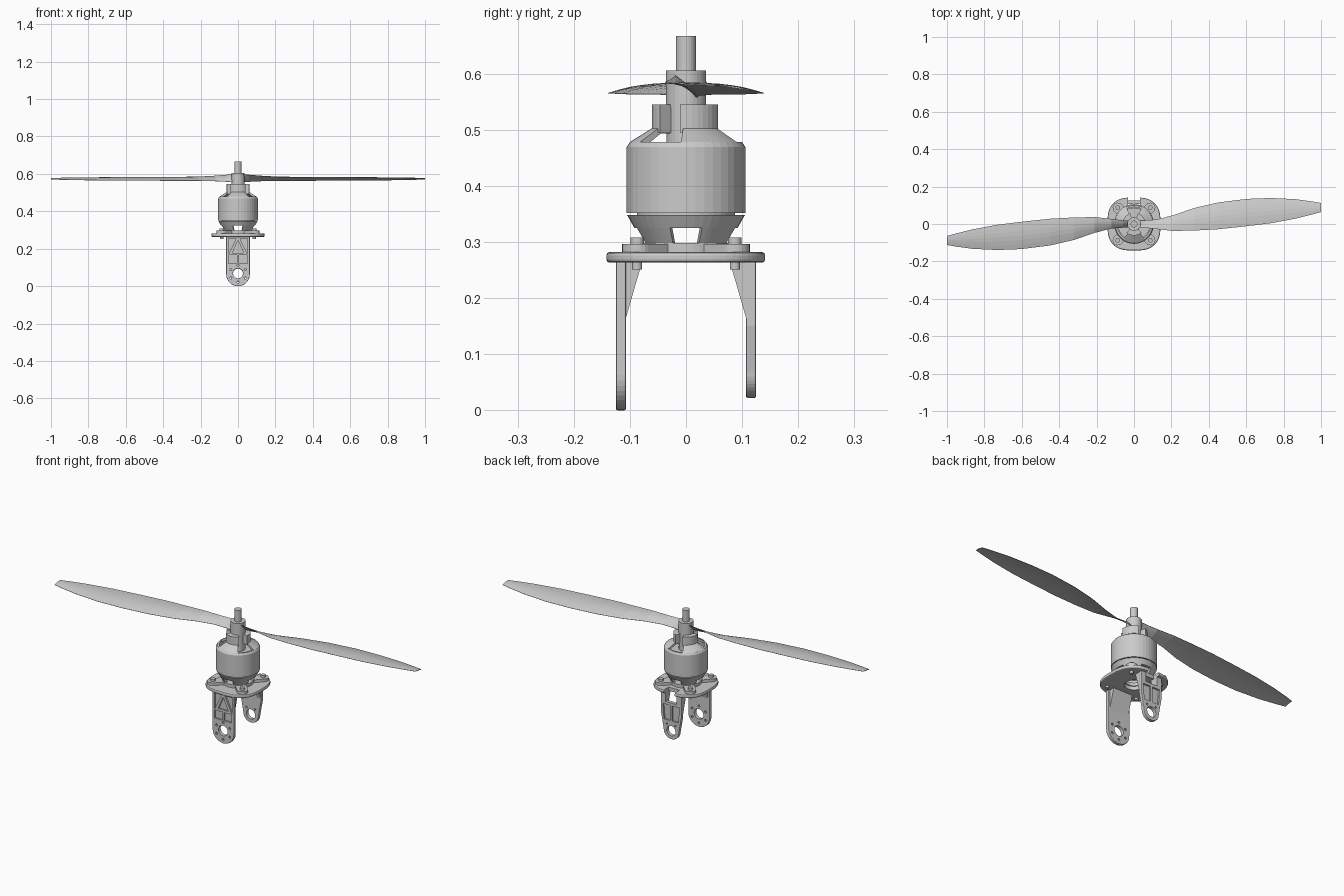
import bpy, bmesh
from math import sin, cos, pi, radians, copysign

if "Cube" in bpy.data.objects:
    bpy.data.objects.remove(bpy.data.objects["Cube"])


def finish(name, bm):
    bmesh.ops.recalc_face_normals(bm, faces=bm.faces)
    me = bpy.data.meshes.new(name)
    bm.to_mesh(me)
    bm.free()
    ob = bpy.data.objects.new(name, me)
    bpy.context.collection.objects.link(ob)
    return ob


def loft(name, rings, closed=False):
    """Skin a list of closed rings; cap the ends unless the rings wrap round."""
    bm = bmesh.new()
    vs = [[bm.verts.new(p) for p in r] for r in rings]
    n = len(vs[0])
    pairs = list(zip(vs, vs[1:])) + ([(vs[-1], vs[0])] if closed else [])
    for a, b in pairs:
        for i in range(n):
            j = (i + 1) % n
            bm.faces.new((a[i], a[j], b[j], b[i]))
    if not closed:
        bm.faces.new(vs[0])
        bm.faces.new(vs[-1])
    return finish(name, bm)


def prism(name, pts, lo, hi, axis='z'):
    """Extrude a 2D outline from lo to hi along one axis."""
    put = {'z': lambda u, v, t: (u, v, t),
           'y': lambda u, v, t: (u, t, v),
           'x': lambda u, v, t: (t, u, v)}[axis]
    return loft(name, [[put(u, v, t) for u, v in pts] for t in (lo, hi)])


def lathe(name, prof, a0=0, a1=360, seg=40):
    """Revolve a closed (radius, z) profile over an angle range."""
    full = a1 - a0 == 360
    n = seg if full else 8
    angs = [radians(a0 + (a1 - a0) * i / n) for i in range(n if full else n + 1)]
    return loft(name, [[(r * cos(a), r * sin(a), z) for r, z in prof] for a in angs], full)


def arc(r, cx=0, cy=0, a0=0, a1=360, n=32):
    steps = n if a1 - a0 == 360 else n + 1
    return [(cx + r * cos(radians(a0 + (a1 - a0) * i / n)),
             cy + r * sin(radians(a0 + (a1 - a0) * i / n))) for i in range(steps)]


def rect(x0, x1, y0, y1):
    return [(x0, y0), (x1, y0), (x1, y1), (x0, y1)]


def carve(ob, cutters, bevel=0):
    """Optional edge bevel, then cut with the given solids and drop them."""
    if bevel:
        b = ob.modifiers.new('bevel', 'BEVEL')
        b.width, b.segments, b.limit_method = bevel, 2, 'ANGLE'
        b.angle_limit = radians(40)
    for c in cutters:
        c.hide_render = True
        m = ob.modifiers.new('cut', 'BOOLEAN')
        m.operation, m.solver, m.object = 'DIFFERENCE', 'EXACT', c
    dg = bpy.context.evaluated_depsgraph_get()
    dg.update()
    me = bpy.data.meshes.new_from_object(ob.evaluated_get(dg))
    ob.modifiers.clear()
    ob.data = me
    for c in cutters:
        bpy.data.objects.remove(c)


# Mounting plate: soft square with a centre hole and a rear cable notch
outline = []
for i in range(64):
    a = 2 * pi * i / 64
    outline.append(tuple(0.142 * copysign(abs(f) ** (2 / 2.8), f) for f in (cos(a), sin(a))))
plate = prism('mounting_plate', outline, 0.263, 0.282)
carve(plate, [prism('cutter', arc(0.045), 0.2, 0.3),
              prism('cutter', rect(-0.032, 0.032, 0.1, 0.2), 0.2, 0.3)], 0.006)

# Front leg: rounded strap with pockets on its outer face
front = prism('front_leg', arc(0.063, 0, 0.063, 180, 360, 20) + [(0.063, 0.265), (-0.063, 0.265)],
              -0.125, -0.107, 'y')
pockets = [[(0, 0.245), (-0.03, 0.178), (0.03, 0.178)],
           rect(-0.05, -0.005, 0.122, 0.165), rect(0.005, 0.05, 0.122, 0.165)]
for s in (-1, 1):
    pockets.append([(s * 0.052, 0.255), (s * 0.01, 0.255), (s * 0.052, 0.168)])
cuts = [prism('cutter', p, -0.2, -0.116, 'y') for p in pockets]
cuts.append(prism('cutter', arc(0.027, 0, 0.068), -0.2, -0.05, 'y'))
for x, z in arc(0.045, 0, 0.066, 30, 390, 6)[:6]:
    cuts.append(prism('cutter', arc(0.006, x, z, n=10), -0.2, -0.05, 'y'))
carve(front, cuts, 0.003)

# Rear leg: shorter, tapered, notched at the top for the cables
rear = prism('rear_leg', arc(0.045, 0, 0.067, 180, 360, 20) +
             [(0.06, 0.15), (0.06, 0.265), (-0.06, 0.265), (-0.06, 0.15)], 0.107, 0.125, 'y')
cuts = [prism('cutter', arc(0.026, 0, 0.067), 0.05, 0.2, 'y'),
        prism('cutter', rect(-0.032, 0.032, 0.215, 0.3), 0.05, 0.2, 'y')]
for s in (-1, 1):
    cuts.append(prism('cutter', [(s * 0.006, 0.2), (s * 0.048, 0.2), (s * 0.042, 0.12), (s * 0.006, 0.12)],
                      0.116, 0.2, 'y'))
    cuts.append(prism('cutter', arc(0.005, s * 0.025, 0.098, n=10), 0.05, 0.2, 'y'))
carve(rear, cuts, 0.003)

# Gussets under the plate
prism('front_gusset', [(-0.109, 0.158), (-0.078, 0.265), (-0.109, 0.265)], -0.055, 0.055, 'x')
for s in (-1, 1):
    prism('rear_gusset', [(0.109, 0.158), (0.078, 0.265), (0.109, 0.265)], s * 0.034, s * 0.058, 'x')

# Motor foot: ring with four rounded arms, each holding a screw
lathe('motor_foot_ring', [(0.078, 0.282), (0.078, 0.298), (0.04, 0.298), (0.04, 0.282)])
for k in range(4):
    a = 45 + 90 * k
    c, s = cos(radians(a)), sin(radians(a))
    px, py = 0.123 * c, 0.123 * s
    prism('motor_foot_arm', arc(0.027, px, py, a - 90, a + 90, 12) +
          [(0.055 * c - 0.027 * s, 0.055 * s + 0.027 * c),
           (0.055 * c + 0.027 * s, 0.055 * s - 0.027 * c)], 0.282, 0.2965)
    prism('screw_head', arc(0.012, px, py, n=16), 0.29, 0.308)
    prism('screw_end', arc(0.009, px, py, n=12), 0.251, 0.275)
    # Lower motor cage strut
    lathe('cage_strut', [(0.092, 0.325), (0.075, 0.297), (0.062, 0.297), (0.079, 0.325)], a - 27, a + 27)

# Lower cage ring, stator and bell
lathe('cage_ring', [(0.105, 0.348), (0.092, 0.325), (0.079, 0.325), (0.084, 0.348)])
prism('stator', arc(0.087, n=40), 0.335, 0.457)
lathe('motor_bell', [(0.106, 0.352), (0.106, 0.469), (0.1, 0.478), (0.09, 0.478),
                     (0.096, 0.466), (0.096, 0.352)])
prism('bell_hub', arc(0.035), 0.45, 0.545)

# Three bell spokes and collar lobes
for a in (30, 150, 270):
    lathe('bell_spoke', [(0.1, 0.478), (0.06, 0.503), (0.03, 0.503), (0.03, 0.493),
                         (0.055, 0.493), (0.09, 0.47)], a - 35, a + 35)
    lathe('collar_lobe', [(0.061, 0.495), (0.061, 0.545), (0.025, 0.545), (0.025, 0.495)], a - 40, a + 40)

# Propeller hub and shaft
prism('propeller_hub', arc(0.036), 0.54, 0.606)
prism('shaft', arc(0.018, n=24), 0.6, 0.667)

# Propeller blades: x, trailing y, leading y, trailing z, leading z
stations = [(0.01, -0.020, 0.020, 0.598, 0.556), (0.06, -0.020, 0.020, 0.595, 0.558),
            (0.12, -0.027, 0.024, 0.590, 0.561), (0.21, -0.037, 0.047, 0.585, 0.563),
            (0.32, -0.035, 0.085, 0.583, 0.563), (0.45, -0.028, 0.115, 0.582, 0.564),
            (0.60, -0.012, 0.134, 0.581, 0.565), (0.73, 0.004, 0.139, 0.580, 0.565),
            (0.86, 0.028, 0.133, 0.579, 0.567), (0.95, 0.050, 0.121, 0.578, 0.569),
            (1.00, 0.064, 0.112, 0.577, 0.570)]
for s in (1, -1):
    rings = []
    for x, y0, y1, z0, z1 in stations:
        thick = 0.002 + 0.004 * (1 - x)
        path = [(i / 6, 1) for i in range(7)] + [(i / 6, -1) for i in range(6, -1, -1)]
        rings.append([(s * x, s * (y0 + (y1 - y0) * t),
                       z0 + (z1 - z0) * t + 0.045 * (y1 - y0) * sin(pi * t)
                       + side * (0.0005 + thick * sin(pi * t) / 2)) for t, side in path])
    loft('propeller_blade', rings)
